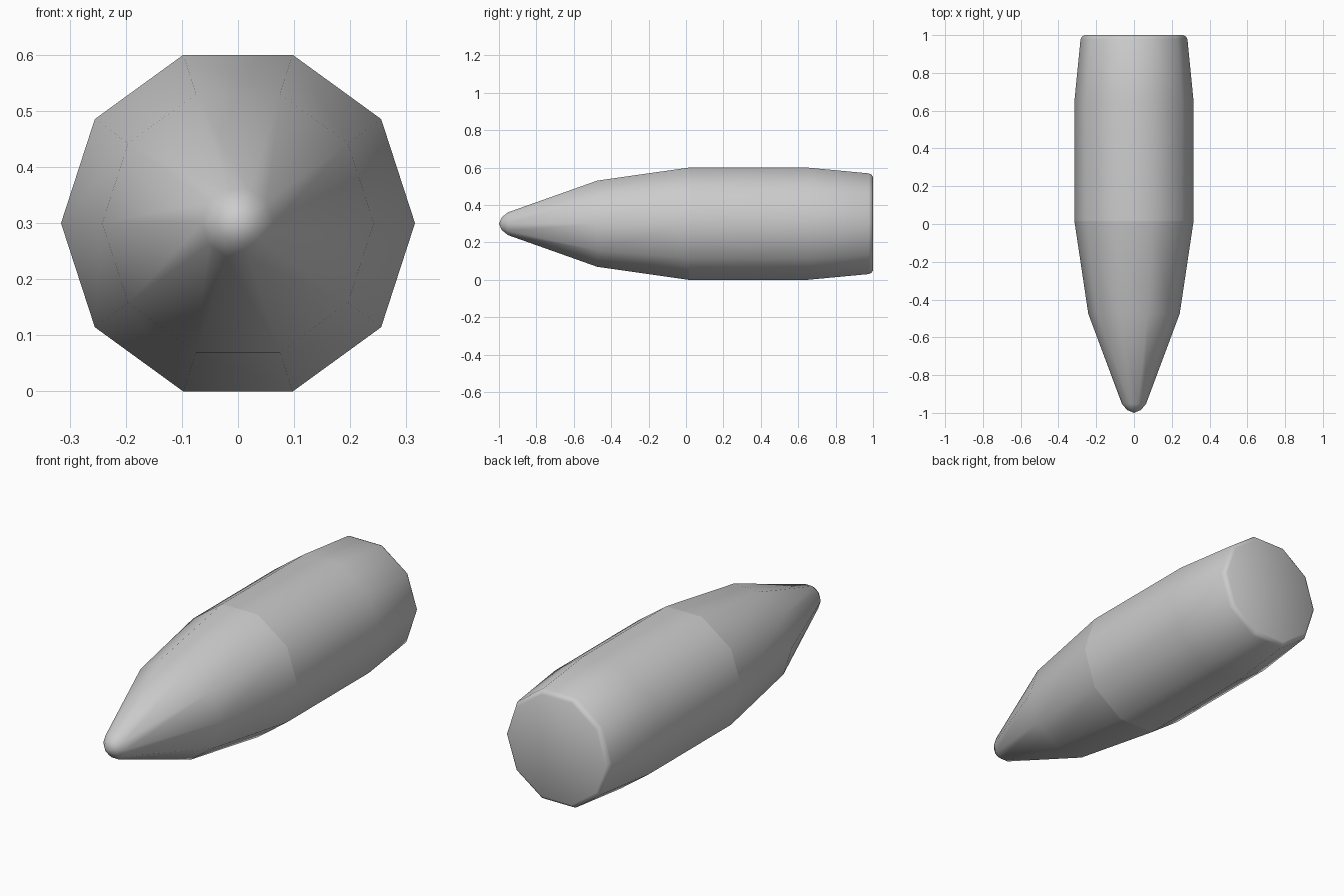
import bpy, bmesh, math

if "Cube" in bpy.data.objects:
    bpy.data.objects.remove(bpy.data.objects["Cube"])

SIDES = 10
AXIS_Z = 0.30


def lathe(name, profile, close_end=False, angle=42):
    """Ten-sided turned body along y from (y, radius) points; radius 0 makes a tip."""
    bm = bmesh.new()
    rings = []
    for y, r in profile:
        n = 1 if r == 0 else SIDES
        rings.append([bm.verts.new((r * math.cos(math.tau * i / SIDES), y,
                                    AXIS_Z + r * math.sin(math.tau * i / SIDES)))
                      for i in range(n)])
    for a, b in zip(rings, rings[1:]):
        for i in range(SIDES):
            j = (i + 1) % SIDES
            if len(a) == 1:
                bm.faces.new((a[0], b[i], b[j]))
            else:
                bm.faces.new((a[i], b[i], b[j], a[j]))
    if close_end:
        bm.faces.new(rings[-1])
    bmesh.ops.recalc_face_normals(bm, faces=bm.faces[:])
    # make sure the surface faces outward
    f = bm.faces[SIDES // 4]
    c = f.calc_center_median()
    if f.normal.x * c.x + f.normal.z * (c.z - AXIS_Z) < 0:
        bmesh.ops.reverse_faces(bm, faces=bm.faces[:])
    mesh = bpy.data.meshes.new(name)
    bm.to_mesh(mesh)
    bm.free()
    ob = bpy.data.objects.new(name, mesh)
    bpy.context.collection.objects.link(ob)
    bpy.ops.object.select_all(action='DESELECT')
    ob.select_set(True)
    bpy.context.view_layer.objects.active = ob
    bpy.ops.object.shade_smooth_by_angle(angle=math.radians(angle))
    return ob


R = 0.3 / math.sin(math.radians(72))

# Pointed nose with a small rounded tip
lathe("nose", [(-1.0, 0), (-0.985, 0.036), (-0.952, 0.064),
               (-0.475, 0.242), (0.015, R)], angle=60)

# Straight body tapering to a chamfered flat base
lathe("body", [(0.015, R), (0.65, R), (0.978, 0.283), (0.992, 0.276),
               (1.0, 0.262)], close_end=True)
